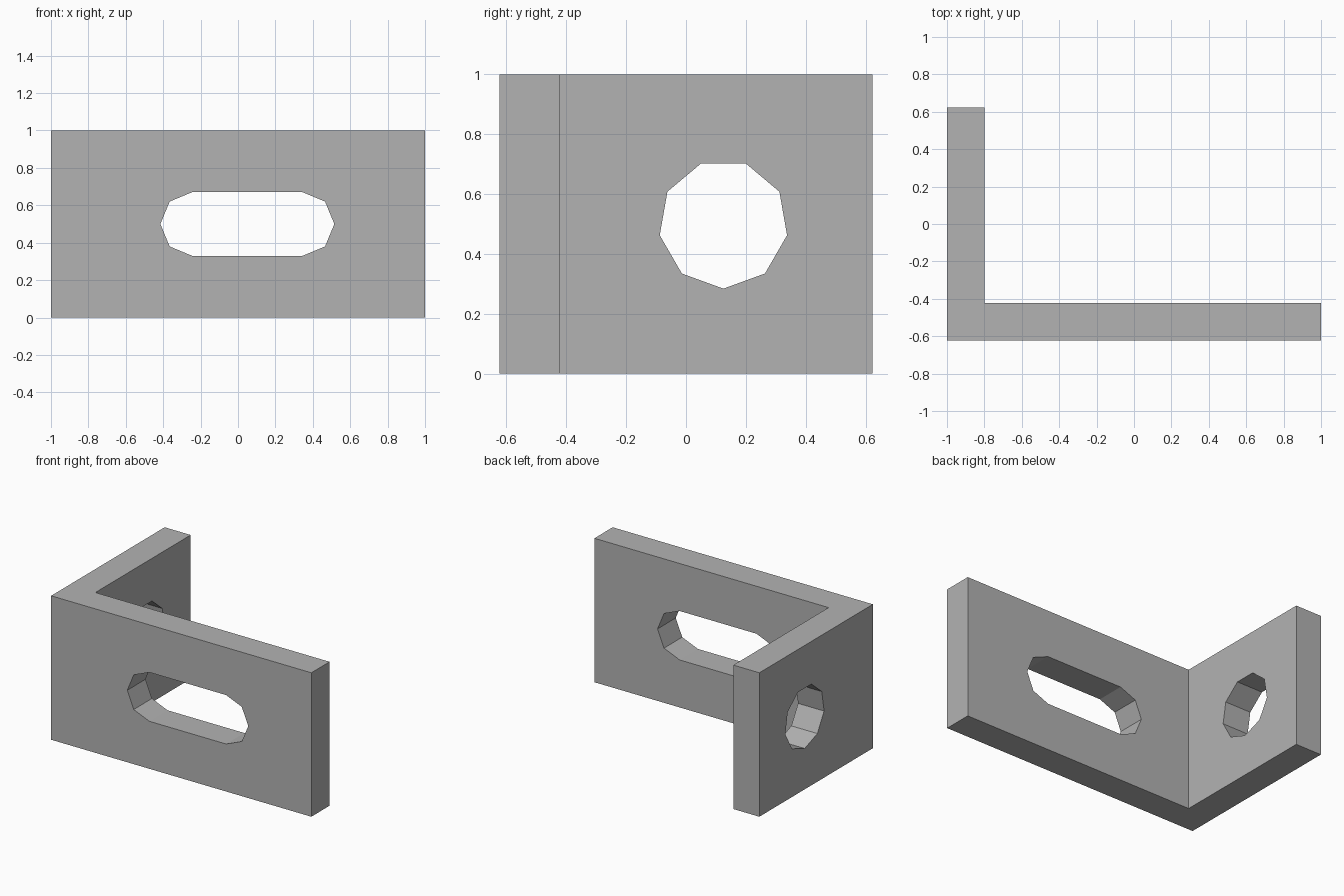
import bpy
import bmesh
from math import cos, sin, radians
from mathutils import Vector

if "Cube" in bpy.data.objects:
    bpy.data.objects.remove(bpy.data.objects["Cube"])

grey = bpy.data.materials.new("plain grey")
grey.use_nodes = True
grey.diffuse_color = (0.45, 0.45, 0.45, 1)
grey.node_tree.nodes["Principled BSDF"].inputs["Base Color"].default_value = grey.diffuse_color


def prism(name, points, direction):
    """Extrude a flat outline along a direction into a closed solid."""
    bm = bmesh.new()
    face = bm.faces.new([bm.verts.new(p) for p in points])
    extruded = bmesh.ops.extrude_face_region(bm, geom=[face])["geom"]
    moved = [v for v in extruded if isinstance(v, bmesh.types.BMVert)]
    bmesh.ops.translate(bm, verts=moved, vec=Vector(direction))
    bmesh.ops.recalc_face_normals(bm, faces=bm.faces)
    mesh = bpy.data.meshes.new(name)
    bm.to_mesh(mesh)
    bm.free()
    mesh.materials.append(grey)
    obj = bpy.data.objects.new(name, mesh)
    bpy.context.collection.objects.link(obj)
    return obj


def arc(cx, cz, radius, start, step, count):
    angles = [radians(start + step * i) for i in range(count)]
    return [(cx + radius * cos(a), cz + radius * sin(a)) for a in angles]


# L-shaped bracket: long front plate and short side plate
depth, thick, height = 0.623, 0.2, 1.0
outline = [(-1, -depth), (1, -depth), (1, thick - depth),
           (thick - 1, thick - depth), (thick - 1, depth), (-1, depth)]
bracket = prism("angle_bracket", [(x, y, 0) for x, y in outline], (0, 0, height))

# Elongated slot through the front plate
slot = arc(0.345, 0.5, 0.17, -90, 45, 5) + arc(-0.245, 0.5, 0.17, 90, 45, 5)
slot_cutter = prism("slot_cutter", [(x, -0.8, z) for x, z in slot], (0, 0.6, 0))

# Nine-sided hole through the side plate
hole = arc(0.125, 0.5, 0.216, -90, 40, 9)
hole_cutter = prism("hole_cutter", [(-1.2, y, z) for y, z in hole], (0.6, 0, 0))

# Cut both openings and discard the cutters
for cutter in (slot_cutter, hole_cutter):
    cut = bracket.modifiers.new(cutter.name, "BOOLEAN")
    cut.operation = "DIFFERENCE"
    cut.solver = "EXACT"
    cut.object = cutter
    cutter.hide_render = True
bpy.context.view_layer.objects.active = bracket
for cut in list(bracket.modifiers):
    bpy.ops.object.modifier_apply(modifier=cut.name)
for cutter in (slot_cutter, hole_cutter):
    bpy.data.objects.remove(cutter)
